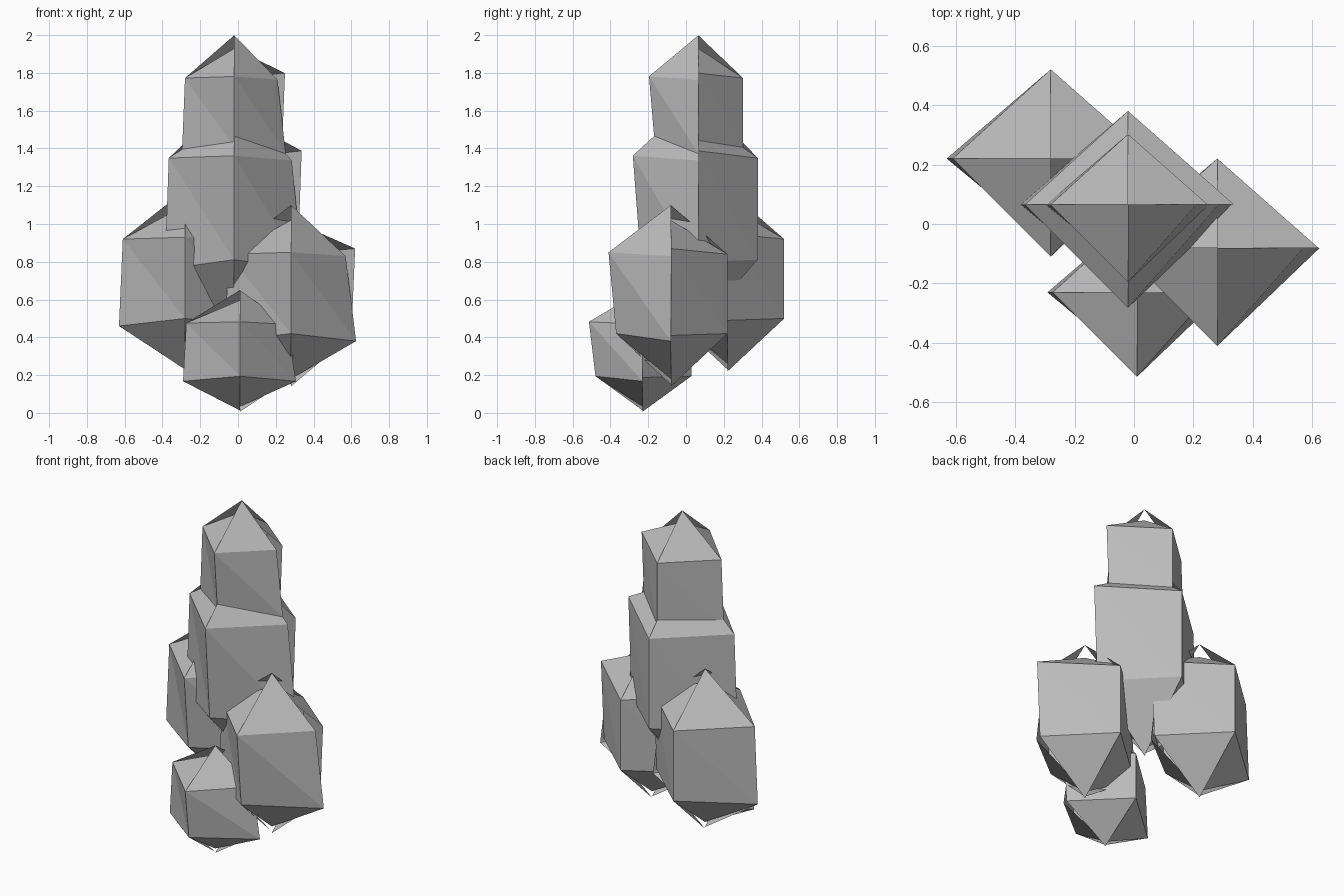
import bpy

if "Cube" in bpy.data.objects:
    bpy.data.objects.remove(bpy.data.objects["Cube"])

# One grey stone colour
stone = bpy.data.materials.new("stone_grey")
stone.diffuse_color = (0.5, 0.5, 0.5, 1)
stone.use_nodes = True
stone.node_tree.nodes["Principled BSDF"].inputs["Base Color"].default_value = stone.diffuse_color

# Crystal template: right, back, left, front, and right again (open seam)
UPPER = [(0.34, 0, 0.24), (0, 0.30, 0.21), (-0.33, 0, 0.21), (0, -0.33, 0.22), (0.29, 0, 0.20)]
LOWER = [(0.32, 0, -0.22), (0, 0.30, -0.21), (-0.35, 0, -0.25), (0, -0.29, -0.21), (0.345, 0, -0.25)]
# Each of the four sides ends in its own tip height
TOP_TIPS = [0.39, 0.47, 0.39, 0.47]
LOW_TIPS = [-0.49, -0.45, -0.48, -0.45]


def crystal(name, centre, width, height):
    points = UPPER + LOWER
    points += [(0, 0, z) for z in TOP_TIPS + LOW_TIPS]
    faces = []
    for i in range(4):
        u, l = i, 5 + i
        faces += [(10 + i, u, u + 1),          # upper cap
                  (u, l + 1, u + 1),           # side wall
                  (u, l, l + 1),
                  (l, 14 + i, l + 1)]          # lower cap
    verts = [(centre[0] + x * width, centre[1] + y * width, centre[2] + z * height)
             for x, y, z in points]
    mesh = bpy.data.meshes.new(name)
    mesh.from_pydata(verts, [], faces)
    mesh.materials.append(stone)
    obj = bpy.data.objects.new(name, mesh)
    bpy.context.collection.objects.link(obj)
    return obj


# Stacked tall crystals
crystal("top_crystal", (-0.02, 0.065, 1.59), 0.79, 0.87)
crystal("middle_crystal", (-0.02, 0.065, 1.08), 1.05, 1.28)
# Surrounding crystals
crystal("back_left_crystal", (-0.28, 0.22, 0.71), 1.0, 1.0)
crystal("right_crystal", (0.28, -0.08, 0.63), 1.0, 1.0)
crystal("front_crystal", (0.01, -0.23, 0.335), 0.86, 0.67)
